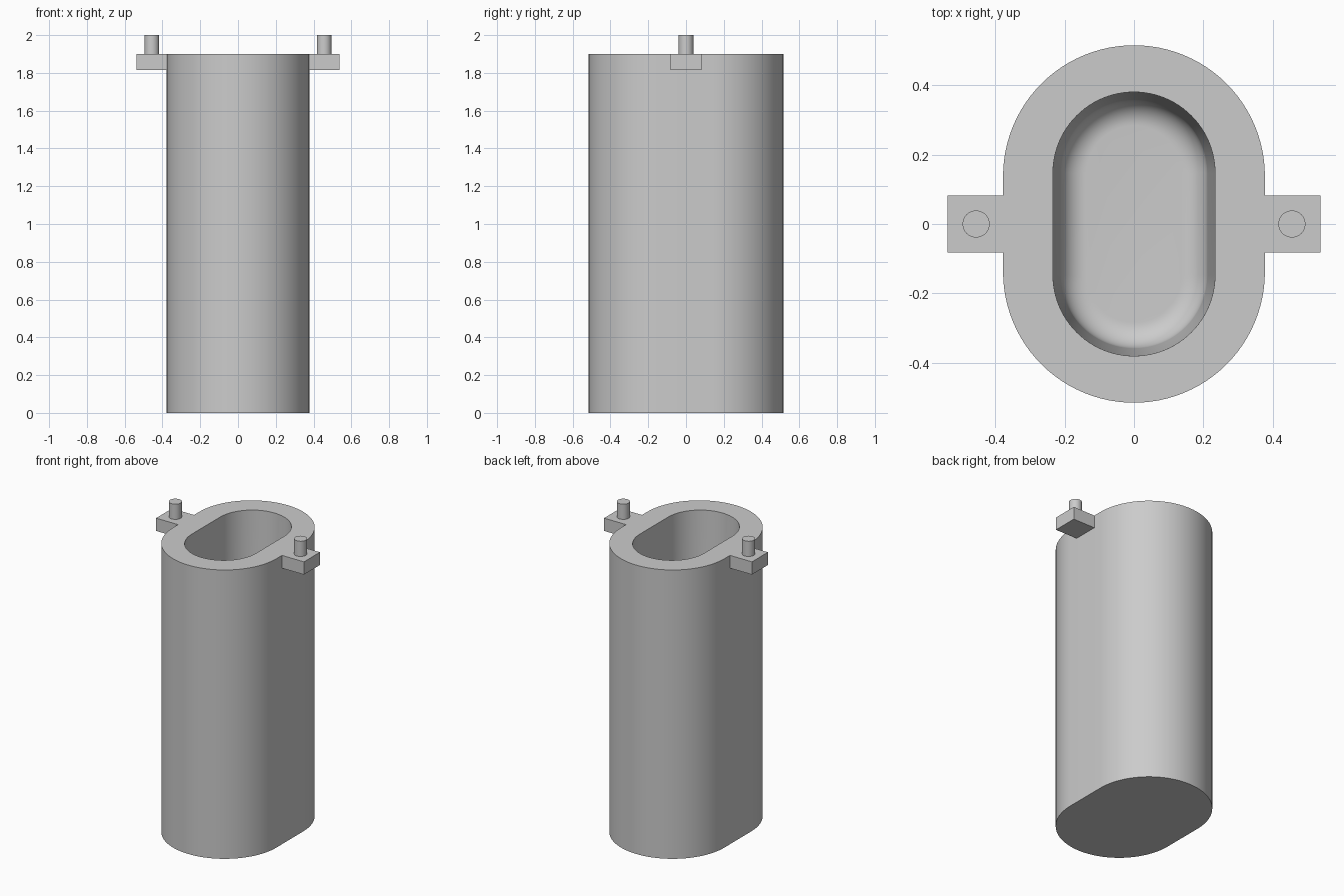
import bpy, bmesh, math

cube = bpy.data.objects.get("Cube")
if cube:
    bpy.data.objects.remove(cube, do_unlink=True)

grey = bpy.data.materials.new("light grey")
grey.use_nodes = True
grey.diffuse_color = (0.6, 0.6, 0.6, 1)
grey.node_tree.nodes["Principled BSDF"].inputs["Base Color"].default_value = grey.diffuse_color

TOP, FLOOR = 1.9, 0.14
OUTER_R, OUTER_OFFSET = 0.378, 0.138
INNER_R, INNER_OFFSET = 0.234, 0.147
DRAFT, FILLET = 0.022, 0.075
SEGMENTS = 48


def finish(name, bm):
    bmesh.ops.recalc_face_normals(bm, faces=bm.faces)
    mesh = bpy.data.meshes.new(name)
    bm.to_mesh(mesh)
    bm.free()
    mesh.materials.append(grey)
    obj = bpy.data.objects.new(name, mesh)
    bpy.context.collection.objects.link(obj)
    bpy.ops.object.select_all(action='DESELECT')
    obj.select_set(True)
    bpy.context.view_layer.objects.active = obj
    bpy.ops.object.shade_smooth_by_angle(angle=math.radians(30))
    return obj


def slot_ring(bm, radius, offset, z):
    """Loop of vertices: two half circles joined by straight sides."""
    ring = []
    for side, start in ((1, 0), (-1, math.pi)):
        for i in range(SEGMENTS + 1):
            a = start + math.pi * i / SEGMENTS
            ring.append(bm.verts.new((radius * math.cos(a),
                                      radius * math.sin(a) + side * offset, z)))
    return ring


# Hollow body: outer wall, rim, tapered cavity wall, rounded cavity floor
bm = bmesh.new()
low_r = INNER_R - DRAFT
sections = [(OUTER_R, OUTER_OFFSET, 0), (OUTER_R, OUTER_OFFSET, TOP),
            (INNER_R, INNER_OFFSET, TOP)]
for i in range(13):
    a = math.pi / 2 * i / 12
    sections.append((low_r - FILLET * (1 - math.cos(a)), INNER_OFFSET,
                     FLOOR + FILLET * (1 - math.sin(a))))
rings = [slot_ring(bm, *s) for s in sections]
for lower, upper in zip(rings, rings[1:]):
    for i in range(len(lower)):
        j = (i + 1) % len(lower)
        bm.faces.new((lower[i], lower[j], upper[j], upper[i]))
bm.faces.new(rings[0][::-1])
bm.faces.new(rings[-1])
finish("hollow_body", bm)

# Side lugs with upright pins
for side, label in ((1, "left"), (-1, "right")):
    bm = bmesh.new()
    bmesh.ops.create_cube(bm, size=1)
    bmesh.ops.scale(bm, vec=(0.168, 0.166, 0.084), verts=bm.verts)
    bmesh.ops.translate(bm, vec=(side * 0.454, 0, TOP - 0.042), verts=bm.verts)
    finish(label + "_lug", bm)

    bm = bmesh.new()
    bmesh.ops.create_cone(bm, cap_ends=True, segments=48,
                          radius1=0.039, radius2=0.039, depth=0.1)
    bmesh.ops.translate(bm, vec=(side * 0.456, 0, TOP + 0.05), verts=bm.verts)
    finish(label + "_pin", bm)
